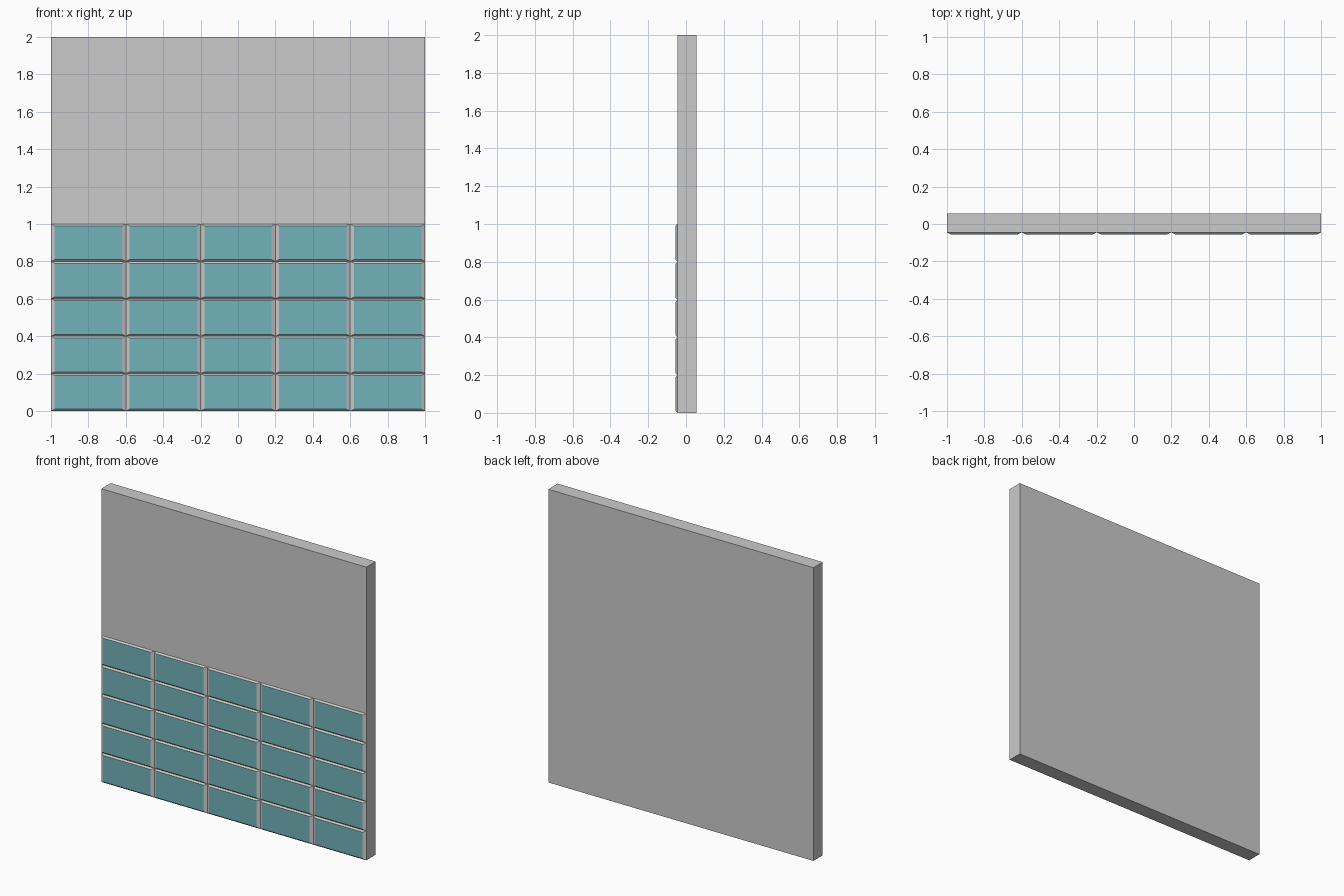
import bpy
import bmesh
from mathutils import Matrix

if "Cube" in bpy.data.objects:
    bpy.data.objects.remove(bpy.data.objects["Cube"])

WALL_FRONT, WALL_BACK, TILE_FRONT = -0.045, 0.055, -0.055
TILE_W, TILE_H, COLS, ROWS = 0.4, 0.2, 5, 5
FACE_SCALE = 0.9


def add_object(name, bm, location):
    bmesh.ops.recalc_face_normals(bm, faces=bm.faces)
    mesh = bpy.data.meshes.new(name)
    bm.to_mesh(mesh)
    bm.free()
    obj = bpy.data.objects.new(name, mesh)
    obj.location = location
    bpy.context.collection.objects.link(obj)
    return obj


def box(sx, sy, sz):
    bm = bmesh.new()
    bmesh.ops.create_cube(bm, size=1, matrix=Matrix.Diagonal((sx, sy, sz, 1)))
    return bm


def plain_material(name, color):
    mat = bpy.data.materials.new(name)
    mat.diffuse_color = color
    mat.use_nodes = True
    mat.node_tree.nodes["Principled BSDF"].inputs["Base Color"].default_value = mat.diffuse_color
    return mat


# Wall slab
add_object("wall", box(2, WALL_BACK - WALL_FRONT, 2),
           (0, (WALL_FRONT + WALL_BACK) / 2, 1))

# One tile with sloped edges, its front face coloured
depth = WALL_FRONT - TILE_FRONT
bm = box(TILE_W, depth, TILE_H)
bm.faces.ensure_lookup_table()
front = min(bm.faces, key=lambda f: f.calc_center_median().y)
bmesh.ops.scale(bm, vec=(FACE_SCALE, 1, FACE_SCALE), verts=front.verts)
front.material_index = 1
tiles = add_object("wall_tiles", bm,
                   (-1 + TILE_W / 2, (WALL_FRONT + TILE_FRONT) / 2, TILE_H / 2))
tiles.data.materials.append(plain_material("tile_edge", (0.8, 0.8, 0.8, 1)))
tiles.data.materials.append(plain_material("tile_face", (0.17, 0.45, 0.5, 1)))

# Repeat the tile across and up the lower half
for name, count, offset in (("columns", COLS, (TILE_W, 0, 0)),
                            ("rows", ROWS, (0, 0, TILE_H))):
    arr = tiles.modifiers.new(name, 'ARRAY')
    arr.count = count
    arr.use_relative_offset = False
    arr.use_constant_offset = True
    arr.constant_offset_displace = offset
